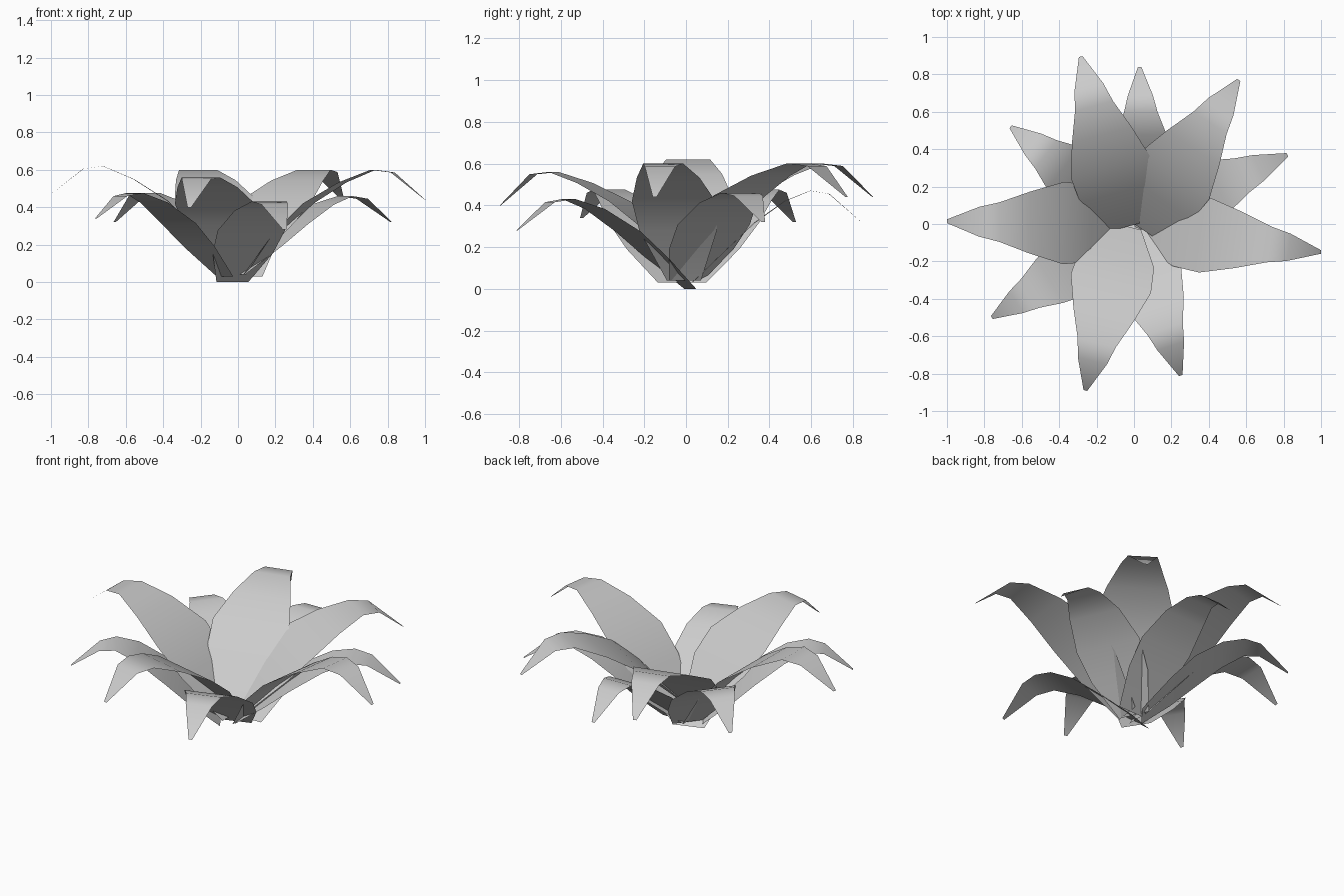
import bpy, bmesh
from mathutils import Vector

if "Cube" in bpy.data.objects:
    bpy.data.objects.remove(bpy.data.objects["Cube"])

# Leaf profile: distance along the leaf, height fraction, half width
LARGE = [(0, 0, .09), (.2, .43, .205), (.35, .68, .22), (.54, .88, .165),
         (.71, 1, .105), (.82, .975, .08), (1, .73, .01)]
SMALL = [(0, 0, .09), (.2, .36, .17), (.36, .64, .19), (.55, .89, .15),
         (.70, 1, .10), (.81, .965, .075), (1, .68, .01)]


def leaf(name, profile, base, tip, base_z, peak_z, tip_z, width):
    """One thin arching blade, level across its width."""
    bm = bmesh.new()
    b, e = Vector(base), Vector(tip)
    along = e - b
    side = Vector((-along.y, along.x)).normalized()
    prev = None
    for t, h, w in profile:
        c = b + along * t
        z = tip_z if t == 1 else base_z + (peak_z - base_z) * h
        row = [bm.verts.new((*(c + side * w * width * s), z)) for s in (1, -1)]
        if prev:
            bm.faces.new((prev[0], prev[1], row[1], row[0]))
        prev = row
    bm.normal_update()
    me = bpy.data.meshes.new(name)
    bm.to_mesh(me)
    bm.free()
    for p in me.polygons:
        p.use_smooth = True
    ob = bpy.data.objects.new(name, me)
    bpy.context.collection.objects.link(ob)


# Upper ring of large leaves: base, tip, base / peak / tip height, width scale
upper = [((-.04, -.015), (-.285, .895), .14, .60, .44, 1.0),
         ((.03, -.02), (.56, .77), .12, .60, .44, 1.02),
         ((.04, -.01), (1.0, -.15), .04, .60, .44, .92),
         ((-.05, -.01), (-.26, -.89), .12, .56, .40, 1.0),
         ((-.04, .0), (-1.0, .015), .04, .62, .47, 1.0)]
for i, args in enumerate(upper):
    leaf(f"upper_leaf_{i + 1}", LARGE, *args)

# Lower ring of smaller leaves
lower = [((.05, .03), (.03, .84), .03, .47, .32, .9),
         ((.0, .0), (.82, .37), .04, .46, .32, 1.0),
         ((-.03, .02), (.25, -.81), .0, .43, .28, 1.0),
         ((-.07, -.065), (-.76, -.5), .03, .475, .34, .92),
         ((-.03, .03), (-.66, .52), .03, .475, .32, .95)]
for i, args in enumerate(lower):
    leaf(f"lower_leaf_{i + 1}", SMALL, *args)
